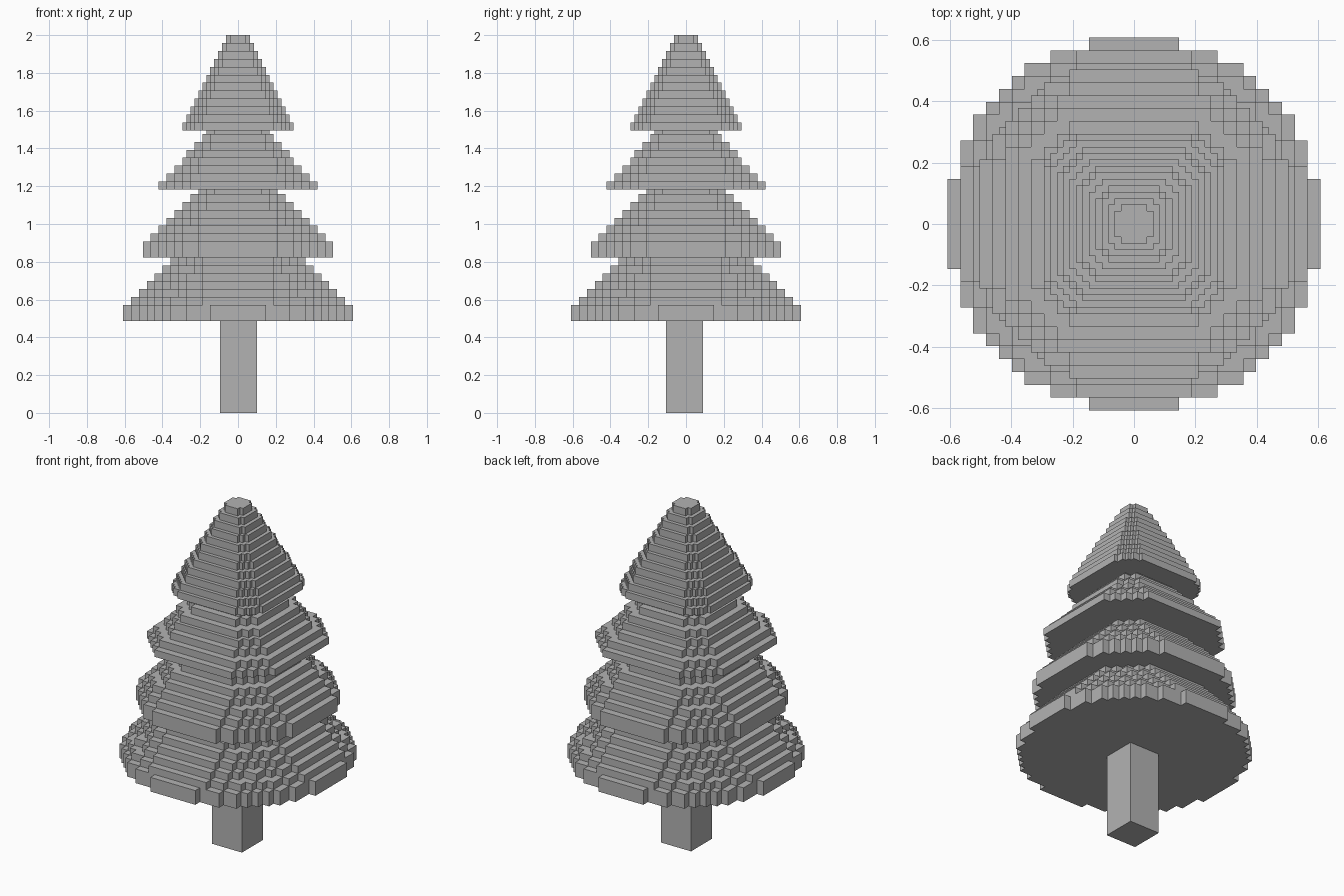
import bpy
import bmesh
import math

cube = bpy.data.objects.get("Cube")
if cube:
    bpy.data.objects.remove(cube, do_unlink=True)

GREY = (0.45, 0.45, 0.45, 1)
STEP = 0.042      # block size
BASE = 0.487      # underside of the lowest branches

grey = bpy.data.materials.new("plain_grey")
grey.use_nodes = True
grey.diffuse_color = GREY
grey.node_tree.nodes["Principled BSDF"].inputs["Base Color"].default_value = GREY


def finish(name, bm):
    bmesh.ops.recalc_face_normals(bm, faces=bm.faces)
    mesh = bpy.data.meshes.new(name)
    bm.to_mesh(mesh)
    bm.free()
    mesh.materials.append(grey)
    obj = bpy.data.objects.new(name, mesh)
    bpy.context.collection.objects.link(obj)


def stepped_outline(count, roundness):
    """Blocky disc, count cells wide, trimmed to a square; in cell units."""
    half = count / 2
    radius = half * roundness
    offset = 0 if count % 2 else 0.5
    upper = []
    for i in range(count):
        centre = i + 0.5 - half
        reach = math.sqrt(radius ** 2 - centre ** 2)
        edge = min(math.floor(reach - offset) + offset + 0.5, half)
        if upper and upper[-1][1] == edge:
            upper.pop()
        else:
            upper.append((centre - 0.5, edge))
        upper.append((centre + 0.5, edge))
    return upper + [(x, -y) for x, y in reversed(upper)]


def add_layer(bm, count, cell, bottom, height):
    # higher layers are squarer than the round lowest ones
    roundness = min(1.001 + 0.18 * (bottom - BASE), 1.177)
    points = stepped_outline(count, roundness)
    face = bm.faces.new([bm.verts.new((x * cell, y * cell, bottom)) for x, y in points])
    grown = bmesh.ops.extrude_face_region(bm, geom=[face], use_keep_orig=True)
    top = [v for v in grown["geom"] if isinstance(v, bmesh.types.BMVert)]
    bmesh.ops.translate(bm, verts=top, vec=(0, 0, height))


def add_tier(name, bottom, counts, cell, rim=1):
    """Stack of shrinking layers; the lowest is rim steps tall."""
    bm = bmesh.new()
    for i, count in enumerate(counts):
        height = STEP * (rim if i == 0 else 1)
        add_layer(bm, count, cell, bottom, height)
        bottom += height
    finish(name, bm)


# Branch tiers
add_tier("bottom_branches", BASE, range(29, 16, -2), STEP, rim=2)
add_tier("lower_branches", 0.823, range(24, 9, -2), STEP, rim=2)
add_tier("upper_branches", 1.183, [int(20 - 12 * i / 7) for i in range(8)], STEP)
add_tier("top_branches", 1.496, range(28, 5, -2), STEP / 2)

# Trunk, set slightly off centre
bm = bmesh.new()
bmesh.ops.create_cube(bm, size=1)
bmesh.ops.scale(bm, verts=bm.verts, vec=(0.197, 0.197, BASE + 0.01))
bmesh.ops.translate(bm, verts=bm.verts, vec=(0.002, -0.008, (BASE + 0.01) / 2))
finish("trunk", bm)
